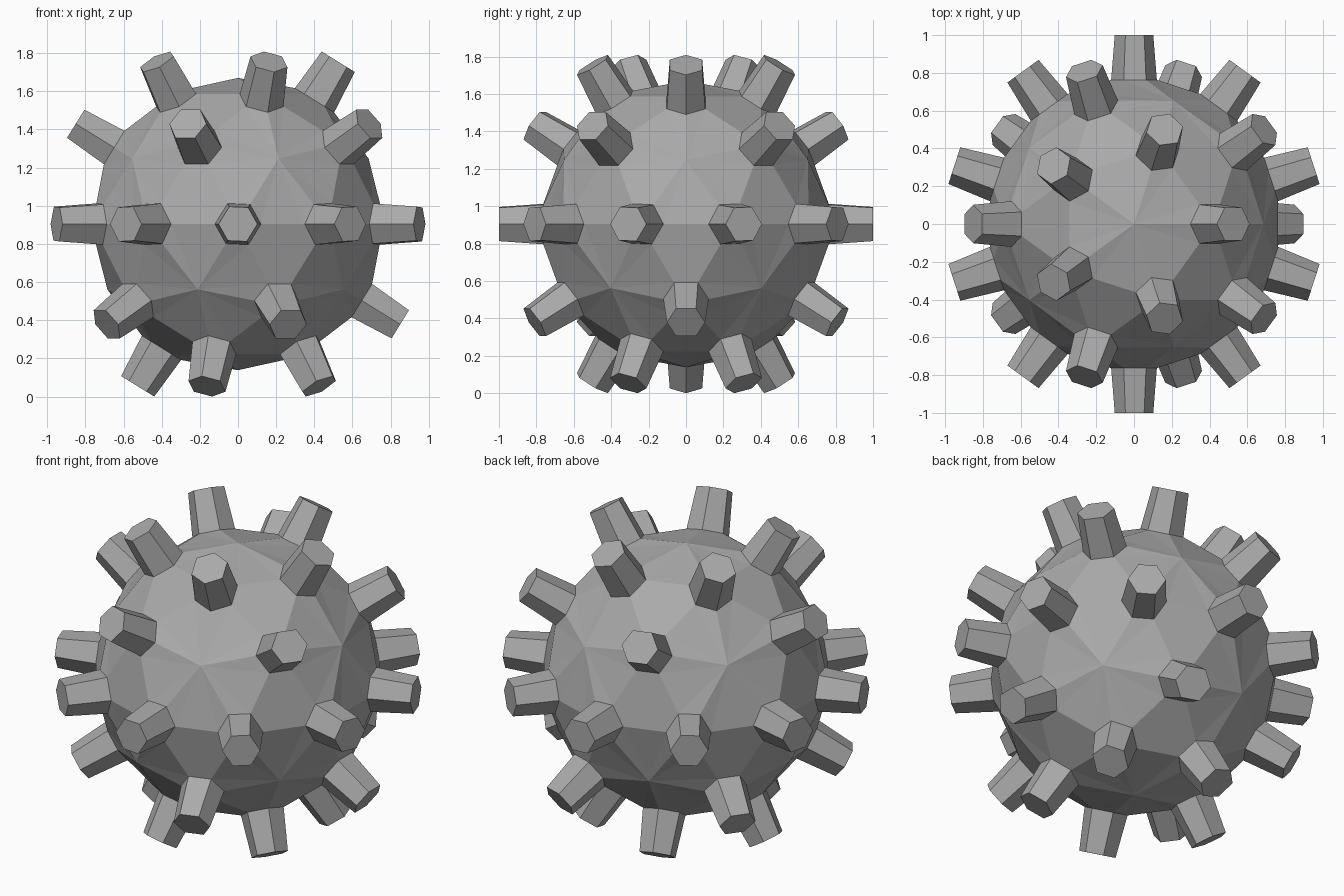
import bpy, bmesh
from mathutils import Vector

if "Cube" in bpy.data.objects:
    bpy.data.objects.remove(bpy.data.objects["Cube"])

BODY_R = 0.766              # sphere radius
BASE_R, BASE_D = 0.121, 0.763   # stud base: radius, distance from centre
TIP_R, TIP_D = 0.102, 1.0       # stud tip: radius, distance from centre

bm = bmesh.new()

# Faceted ball: its 30 six-edged vertices carry the studs
bmesh.ops.create_icosphere(bm, subdivisions=2, radius=BODY_R)
stud_verts = [v for v in bm.verts if len(v.link_edges) == 6]
axes = [v.co.normalized() for v in stud_verts]
bmesh.ops.bevel(bm, geom=stud_verts, offset=0.12, segments=1,
                affect='VERTICES', offset_type='OFFSET', profile=0.5)


def place_ring(face, axis, radius, dist):
    """Put the corners of a hexagon on a circle around the axis."""
    for v in face.verts:
        side = v.co - axis * v.co.dot(axis)
        v.co = axis * dist + side.normalized() * radius


# Hexagonal stud bases
bm.normal_update()
studs = []
for axis in axes:
    near = min(bm.faces, key=lambda f: (f.calc_center_median().normalized() - axis).length)
    place_ring(near, axis, BASE_R, BASE_D)
    studs.append((near, axis))

# Fan the five-sided faces out from their ball corner
for corner in [v for v in bm.verts if len(v.link_edges) == 5]:
    for f in [f for f in corner.link_faces if len(f.verts) == 5]:
        vs = list(f.verts)
        i = vs.index(corner)
        for far in (vs[(i + 2) % 5], vs[(i + 3) % 5]):
            bmesh.ops.connect_verts(bm, verts=[corner, far])

# Raise the tapered studs
for face, axis in studs:
    tip = bmesh.ops.extrude_discrete_faces(bm, faces=[face])["faces"][0]
    place_ring(tip, axis, TIP_R, TIP_D)

# Stand on the ground
low = min(v.co.z for v in bm.verts)
bmesh.ops.translate(bm, verts=bm.verts, vec=Vector((0, 0, -low)))
bmesh.ops.recalc_face_normals(bm, faces=bm.faces)

mesh = bpy.data.meshes.new("studded_ball")
bm.to_mesh(mesh)
bm.free()

# Dark grey metal
mat = bpy.data.materials.new("dark_grey")
mat.diffuse_color = (0.4, 0.4, 0.4, 1)
mat.use_nodes = True
mat.node_tree.nodes["Principled BSDF"].inputs["Base Color"].default_value = mat.diffuse_color
mesh.materials.append(mat)
bpy.context.collection.objects.link(bpy.data.objects.new("studded_ball", mesh))
